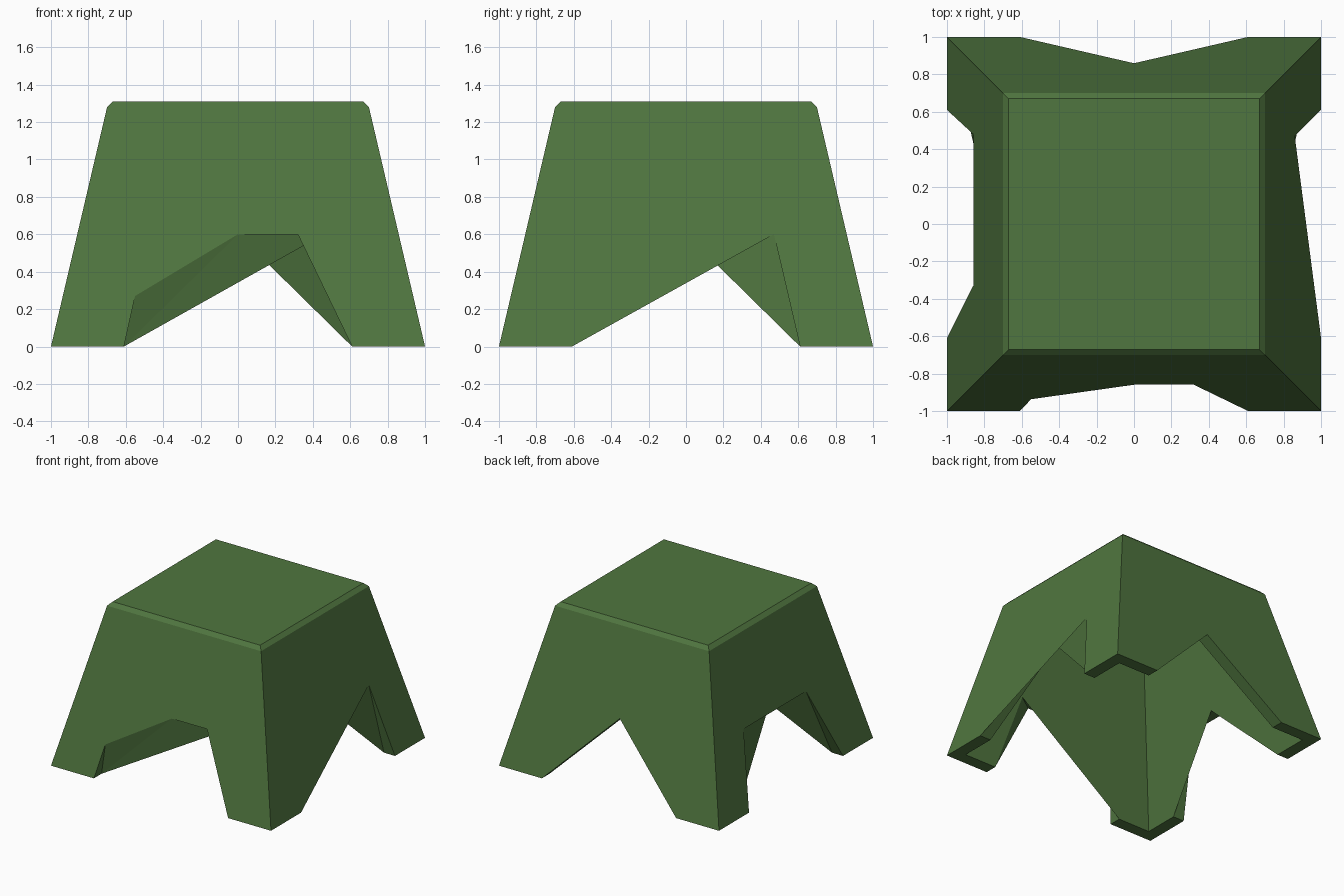
import bpy, bmesh

if "Cube" in bpy.data.objects:
    bpy.data.objects.remove(bpy.data.objects["Cube"])

SLOPE = 0.3 / 1.28          # inward lean of the walls
TOP, SEAT, CEILING = 1.28, 1.31, 1.21
THICK, FOOT = 0.10, 0.61

# Per wall: placement, outer arch points, inner apex, inner point met by each outer point
walls = [
    (lambda u, d, z: (u, -d, z), [(-0.55, 0.27), (0, 0.6), (0.32, 0.6)], 0.46, [0, 0, 1, 1, 2]),  # front
    (lambda u, d, z: (u, d, z), [(0, 0.6)], 0.0, [0, 1, 2]),                                      # back
    (lambda u, d, z: (d, u, z), [(0.47, 0.6)], 0.0, [0, 1, 2]),                                   # right
    (lambda u, d, z: (-d, u, z), [(-0.33, 0.6), (0.48, 0.6)], 0.0, [0, 1, 1, 2]),                 # left
]

bm = bmesh.new()


def face(points):
    return bm.faces.new([bm.verts.new(p) for p in points])


def half(z, inset=0.0):
    return 1 - inset - SLOPE * z


for place, arch, apex, links in walls:
    def at(points, inset):
        return [place(u, half(z, inset), z) for u, z in points]

    outer = [(-FOOT, 0)] + arch + [(FOOT, 0)]
    inner = [(-FOOT, 0), (apex, 0.6), (FOOT, 0)]

    # outer and inner skins, each with its own arch
    def skin(points, inset, top):
        b, t = half(0, inset), half(top, inset)
        face(at([(-b, 0)] + points + [(b, 0), (t, top), (-t, top)], inset))

    skin(outer, 0, TOP)
    skin(inner, THICK, CEILING)

    # cut surface joining the two arches
    o, i = at(outer, 0), at(inner, THICK)
    for k in range(len(o) - 1):
        a, b = links[k], links[k + 1]
        face([o[k], o[k + 1], i[b]] + ([i[a]] if a != b else []))

    # undersides of the feet
    for s in (-1, 1):
        face([place(s, 1, 0), place(s * FOOT, 1, 0),
              place(s * FOOT, 1 - THICK, 0), place(s * (1 - THICK), 1 - THICK, 0)])

    # bevel around the seat
    face([place(-0.7, 0.7, TOP), place(0.7, 0.7, TOP),
          place(0.67, 0.67, SEAT), place(-0.67, 0.67, SEAT)])

# seat top and hollow ceiling
for h, z in ((0.67, SEAT), (half(CEILING, THICK), CEILING)):
    face([(-h, -h, z), (h, -h, z), (h, h, z), (-h, h, z)])

bmesh.ops.remove_doubles(bm, verts=bm.verts[:], dist=0.001)
bmesh.ops.recalc_face_normals(bm, faces=bm.faces[:])
bmesh.ops.triangulate(bm, faces=bm.faces[:])

mesh = bpy.data.meshes.new("step_stool")
bm.to_mesh(mesh)
bm.free()
stool = bpy.data.objects.new("step_stool", mesh)
bpy.context.collection.objects.link(stool)

green = bpy.data.materials.new("green")
green.diffuse_color = (0.08, 0.18, 0.05, 1)
green.use_nodes = True
green.node_tree.nodes["Principled BSDF"].inputs["Base Color"].default_value = green.diffuse_color
mesh.materials.append(green)
